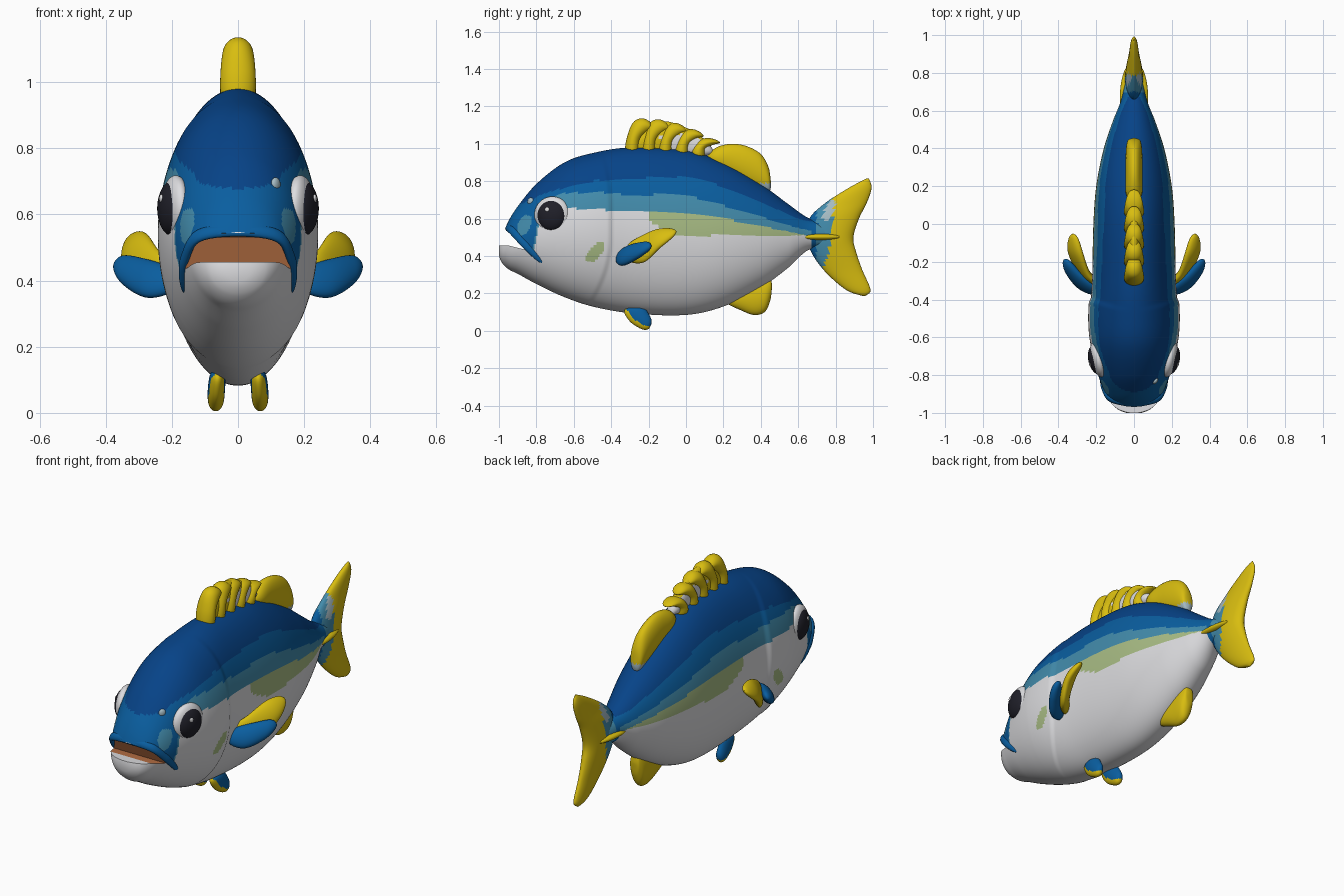
import bpy, bmesh, math
from mathutils import Vector

if bpy.data.objects.get("Cube"):
    bpy.data.objects.remove(bpy.data.objects["Cube"])

COLOURS = {
    "dark_blue": (.002, .056, .245), "mid_blue": (.003, .112, .35), "teal": (.055, .26, .41),
    "pale_blue": (.38, .5, .55), "pale_green": (.39, .5, .23), "white": (.72, .72, .74),
    "yellow": (.69, .51, .005), "black": (.014, .014, .022), "orange": (.62, .21, .075),
}
NAMES = list(COLOURS)
MATS = []
for label, rgb in COLOURS.items():
    m = bpy.data.materials.new(label)
    m.use_nodes = True
    m.diffuse_color = (*rgb, 1)
    m.node_tree.nodes["Principled BSDF"].inputs["Base Color"].default_value = (*rgb, 1)
    MATS.append(m)


def finish(obj, colour):
    """Colour by name, or by a rule on each face centre, then shade smooth."""
    me = obj.data
    me.materials.clear()
    if callable(colour):
        for m in MATS:
            me.materials.append(m)
        for f in me.polygons:
            f.material_index = NAMES.index(colour(f.center))
    else:
        me.materials.append(MATS[NAMES.index(colour)])
    bpy.ops.object.select_all(action='DESELECT')
    obj.select_set(True)
    bpy.context.view_layer.objects.active = obj
    bpy.ops.object.shade_smooth_by_angle(angle=math.radians(50))
    return obj


def sample(rows, t):
    """Smooth interpolation of rows whose first entry is the key."""
    i = 0
    while i < len(rows) - 2 and t > rows[i + 1][0]:
        i += 1
    a, b = rows[i], rows[i + 1]
    p, n = rows[max(i - 1, 0)], rows[min(i + 2, len(rows) - 1)]
    d = b[0] - a[0]
    u = (t - a[0]) / d
    out = []
    for k in range(1, len(a)):
        ma = (b[k] - p[k]) / (b[0] - p[0]) * d
        mb = (n[k] - a[k]) / (n[0] - a[0]) * d
        c = b[k] - a[k]
        out.append(a[k] + u * (ma + u * (3 * c - 2 * ma - mb + u * (ma + mb - 2 * c))))
    return out


def loft(name, rings):
    bm = bmesh.new()
    vs = [[bm.verts.new(p) for p in r] for r in rings]
    n = len(vs[0])
    for r, q in zip(vs, vs[1:]):
        for j in range(n):
            bm.faces.new((r[j], r[(j + 1) % n], q[(j + 1) % n], q[j]))
    bm.faces.new(vs[0])
    bm.faces.new(vs[-1])
    bmesh.ops.recalc_face_normals(bm, faces=bm.faces)
    me = bpy.data.meshes.new(name)
    bm.to_mesh(me)
    bm.free()
    obj = bpy.data.objects.new(name, me)
    bpy.context.collection.objects.link(obj)
    return obj


def fin(name, rows, colour, side=1, steps=32, segs=32):
    """Loft lens sections; each row is leading point, trailing point, half thickness."""
    keyed = [(i, *p, *q, t) for i, (p, q, t) in enumerate(rows)]
    secs = [sample(keyed, (len(rows) - 1) * k / steps) for k in range(steps + 1)]
    mids = [(Vector(s[:3]) + Vector(s[3:6])) / 2 for s in secs]
    rings = []
    for k, s in enumerate(secs):
        half = (Vector(s[3:6]) - Vector(s[:3])) / 2
        along = mids[min(k + 1, steps)] - mids[max(k - 1, 0)]
        nrm = half.cross(along).normalized() * s[6]
        f = max(.2, math.sqrt(1 - abs(2 * k / steps - 1) ** 8))
        ring = []
        for j in range(segs):
            a = math.tau * j / segs
            v = mids[k] + (half * math.cos(a) + nrm * math.sin(a)) * f
            ring.append((v.x * side, v.y, v.z))
        rings.append(ring)
    return finish(loft(name, rings), colour)


def flat_fin(name, rows, colour, steps=32):
    return fin(name, [((0, a, b), (0, c, d), t) for a, b, c, d, t in rows], colour, steps=steps)


def ball(name, loc, scale, colour, turn=0):
    bpy.ops.mesh.primitive_uv_sphere_add(segments=32, ring_count=20, location=loc, rotation=(0, 0, turn))
    o = bpy.context.object
    o.name = name
    o.scale = scale
    return finish(o, colour)


# Body profile: y, top, bottom, half width
BODY = [(-1, .46, .40, .04), (-.985, .50, .365, .08), (-.95, .585, .33, .12), (-.9, .665, .305, .15),
        (-.8, .785, .25, .187), (-.65, .9, .18, .22), (-.5, .95, .13, .232), (-.3, .98, .095, .222),
        (0, .965, .085, .215), (.2, .9, .13, .2), (.4, .785, .23, .16), (.55, .675, .34, .11),
        (.65, .605, .43, .07), (.75, .57, .45, .045), (.82, .53, .48, .02)]
# Lower limits of the dark, mid and teal bands along y
BANDS = [(-1, .65, .3, .3), (-.82, .7, .45, .42), (-.77, .73, .68, .62), (-.5, .8, .74, .65),
         (-.35, .81, .73, .64), (0, .82, .72, .63), (.2, .77, .67, .6), (.4, .69, .61, .56),
         (.6, .6, .55, .52), (.7, .58, .53, .5)]


def half_width(y, z):
    top, bot, w = sample(BODY, y)
    e = (z - (top + bot) / 2) / ((top - bot) / 2)
    return w * math.sqrt(max(0, 1 - e * e))


def spot(c, y, z, ry, rz, slant=0):
    v = c.z - z
    return ((c.y - y - v * slant) / ry) ** 2 + (v / rz) ** 2 < 1


def tail_colour(c):
    if spot(c, .765, .645, .025, .06, .4):
        return "pale_blue"
    if c.y < .7:
        return "mid_blue"
    return "teal" if c.y < .785 - .3 * abs(c.z - .5) + .3 * max(0, c.z - .5) else "yellow"


def body_colour(c):
    top, bot, w = sample(BODY, c.y)
    e = (2 * c.z - top - bot) / (top - bot)
    if -.945 < c.y < -.85 and .42 < c.z < .57 and (c.x / w) ** 2 + e * e < .9:
        return "orange"
    if c.y > .67:
        return tail_colour(c)
    if c.y < -.76 and c.z < .54 - .95 * (c.y + .955):
        return "white"
    if spot(c, -.865, .565, .035, .055, .3):
        return "teal"
    for limit, label in zip(sample(BANDS, c.y), NAMES):
        if c.z > limit:
            return label
    if c.y > -.2 and c.z > .51 + max(0, -.05 - c.y) * .5:
        return "pale_green"
    return "pale_green" if spot(c, -.485, .42, .038, .055, .6) else "white"


# Body, slightly swollen ahead of the curved gill edge
rings, steps, segs = [], 220, 160
for k in range(steps + 1):
    y = -1 + 1.82 * k / steps
    top, bot, w = sample(BODY, y)
    ring = []
    for j in range(segs):
        a = math.tau * j / segs
        z = (top + bot) / 2 + (top - bot) / 2 * math.sin(a)
        edge = -.39 - .9 * max(0, .5 - z) ** 2 - .5 * max(0, z - .65) ** 2
        swell = 1 + .045 * min(1, max(0, (edge - y) / .025)) * min(1, max(0, (y + .9) / .3))
        ring.append((w * math.cos(a) * swell, y, z))
    rings.append(ring)
body = loft("body", rings)

# Open mouth with a forward-facing back wall
wedge = [(-1.1, .56), (-.955, .542), (-.91, .53), (-.865, .435), (-.945, .455), (-1.1, .46)]
cutter = loft("mouth_cutter", [[(x, y, z) for y, z in wedge] for x in (-.4, .4)])
cutter.hide_render = True
cut = body.modifiers.new("mouth", 'BOOLEAN')
cut.object = cutter
cut.solver = 'EXACT'
bpy.context.view_layer.objects.active = body
bpy.ops.object.modifier_apply(modifier="mouth")
bpy.data.objects.remove(cutter)
finish(body, body_colour)

# Upper lip arching over the mouth
lip = [(-.93, .535), (-.87, .47), (-.82, .42), (-.765, .365)]
arc = [(half_width(y, z) - .002, y, z) for y, z in lip]
arc = [(-x, y, z) for x, y, z in reversed(arc)] + [(0, -.95, .552)] + arc
fin("upper_lip", [((x, y - .01, z - .018), (x, y + .01, z + .018), .013) for x, y, z in arc],
    "mid_blue", steps=48)

# Tail fin: lead y, z, trail y, z, thickness
flat_fin("tail_fin", [(a, z, b, z, t) for z, a, b, t in (
    (.185, .93, .975, .015), (.22, .85, .99, .022), (.32, .74, .945, .03), (.42, .67, .91, .042),
    (.5, .65, .895, .048), (.6, .66, .925, .042), (.68, .74, .965, .03), (.76, .86, .995, .022),
    (.815, .95, .995, .015))], tail_colour, steps=64)


def web_colour(c):
    return "white" if c.y > -.14 and c.z < 1.05 - .3 * max(0, c.y) else "yellow"


def rear_dorsal_colour(c):
    return "pale_blue" if c.y > .38 and c.z < .79 else "yellow"


# Spiny dorsal fin: web with swept thick rays
flat_fin("dorsal_web", [(y, .93, y + .03, z, .036) for y, z in (
    (-.31, .99), (-.25, 1.09), (-.15, 1.12), (-.05, 1.095), (.05, 1.04), (.13, .97))], web_colour)
for i, top in enumerate((1.145, 1.14, 1.12, 1.085, 1.035)):
    b, h = -.335 + .088 * i, top - .93
    flat_fin(f"dorsal_ray_{i + 1}", [
        (b, .93, b + .088, .91, .056), (b + .02, .93 + .5 * h, b + .092, .93 + .4 * h, .053),
        (b + .055, .93 + .87 * h, b + .135, .93 + .63 * h, .046),
        (b + .115, top, b + .18, .93 + .7 * h, .032)], "yellow")

# Soft dorsal and anal fins
flat_fin("rear_dorsal_fin", [(y, lo, y, hi, t) for y, lo, hi, t in (
    (.11, .9, .95, .03), (.17, .86, .985, .045), (.25, .82, 1, .045), (.33, .78, .985, .045),
    (.4, .75, .945, .042), (.44, .74, .88, .035), (.455, .75, .81, .02))], rear_dorsal_colour)
flat_fin("anal_fin", [(y, lo, y, hi, t) for y, lo, hi, t in (
    (.19, .15, .2, .02), (.28, .115, .24, .035), (.36, .085, .28, .04), (.42, .1, .29, .04),
    (.45, .16, .29, .03), (.46, .22, .26, .02))], "yellow")


def ventral_colour(c):
    return "yellow" if c.z < 6.5 * (c.y + .2) ** 2 + .026 else "mid_blue"


for side, word in ((1, "left"), (-1, "right")):
    # Eyes with pupil and glint
    turn = -.22 * side
    ball(f"{word}_eye_white", (.188 * side, -.715, .62), (.042, .098, .098), "white", turn)
    ball(f"{word}_pupil", (.198 * side, -.718, .618), (.044, .08, .083), "black", turn)
    ball(f"{word}_eye_glint", (.232 * side, -.742, .648), (.006, .012, .012), "white", turn)
    # Pectoral fin: blue leading lobe and yellow trailing lobe
    fin(f"{word}_pectoral_front", [
        ((.19, -.38, .36), (.19, -.34, .44), .025), ((.28, -.34, .35), (.28, -.27, .465), .03),
        ((.345, -.27, .385), (.335, -.21, .475), .026), ((.38, -.2, .43), (.365, -.18, .465), .015)],
        "mid_blue", side)
    fin(f"{word}_pectoral_rear", [
        ((.19, -.34, .37), (.19, -.32, .45), .022), ((.295, -.23, .365), (.24, -.27, .49), .026),
        ((.345, -.14, .445), (.275, -.16, .54), .026), ((.345, -.05, .515), (.3, -.055, .55), .016)],
        "yellow", side)
    # Ventral fin with yellow leading edge
    fin(f"{word}_ventral_fin", [
        ((.06, -.35, .12), (.06, -.23, .14), .024), ((.065, -.3, .05), (.065, -.205, .1), .026),
        ((.067, -.25, .015), (.067, -.185, .06), .024), ((.068, -.21, 0), (.068, -.185, .025), .015)],
        ventral_colour, side)
    # Tail keel
    ball(f"{word}_keel", (.048 * side, .72, .502), (.024, .11, .016), "yellow", .12 * side)

# Pale spot on the snout
ball("snout_spot", (half_width(-.83, .69) - .006, -.83, .69), (.012, .019, .022), "pale_blue", -.6)
